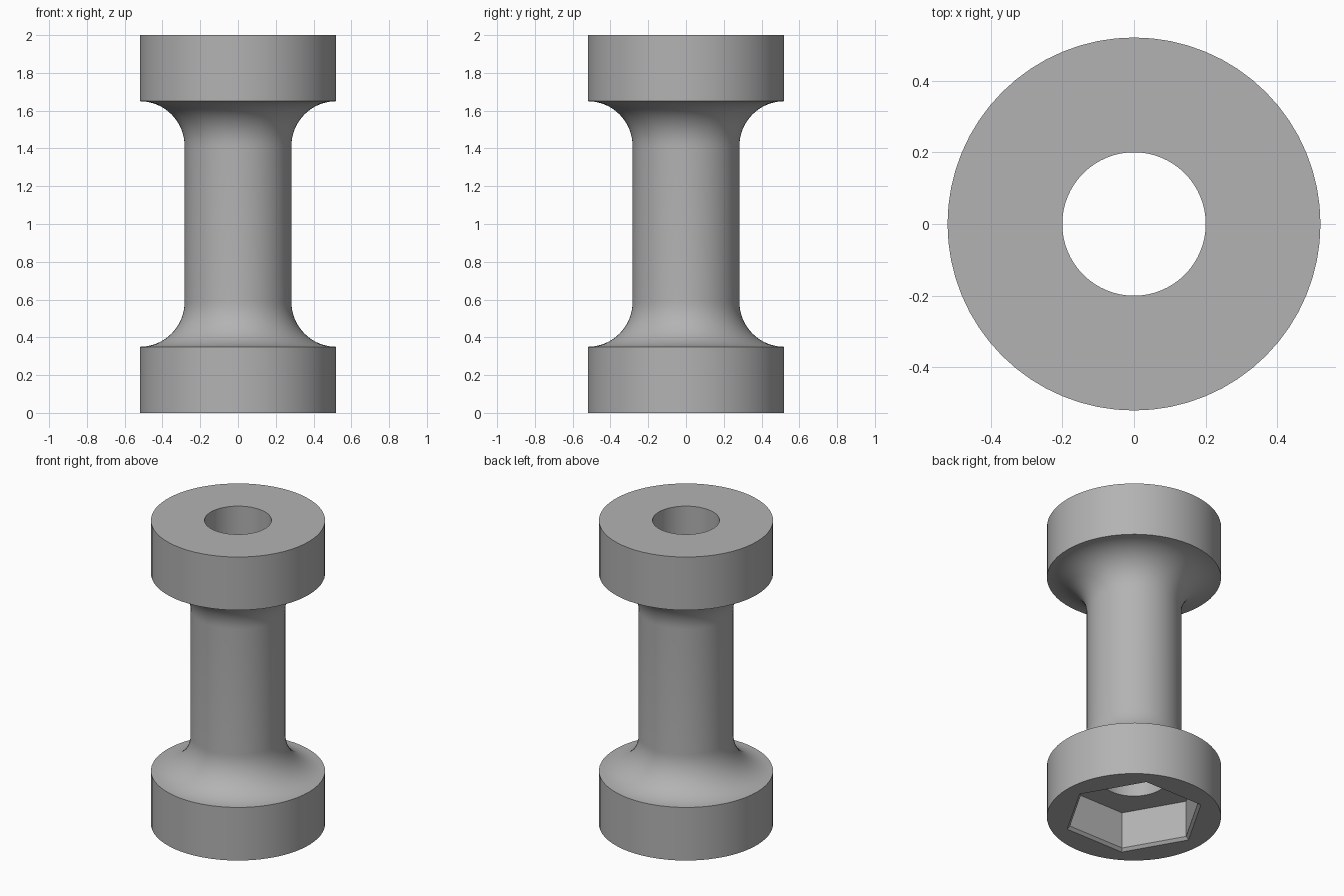
import bpy, bmesh, math

if "Cube" in bpy.data.objects:
    bpy.data.objects.remove(bpy.data.objects["Cube"], do_unlink=True)

FLANGE_R, NECK_R, BORE_R = 0.52, 0.283, 0.2
FLANGE_H, HEIGHT, SEGMENTS = 0.35, 2.0, 64
POCKET_R, POCKET_DEPTH, CHAMFER = 0.407, 0.26, 0.018

# Plain grey finish
grey = bpy.data.materials.new("plain_grey")
grey.use_nodes = True
colour = (0.45, 0.45, 0.45, 1)
grey.diffuse_color = colour
grey.node_tree.nodes["Principled BSDF"].inputs["Base Color"].default_value = colour


def stack(name, rings, sides):
    """Closed solid of stacked (radius, z) rings."""
    bm = bmesh.new()
    loops = []
    for r, z in rings:
        loops.append([bm.verts.new((r * math.cos(math.tau * i / sides),
                                    r * math.sin(math.tau * i / sides), z))
                      for i in range(sides)])
    for low, high in zip(loops, loops[1:]):
        for i in range(sides):
            j = (i + 1) % sides
            bm.faces.new((low[i], low[j], high[j], high[i]))
    bm.faces.new(loops[0][::-1])
    bm.faces.new(loops[-1])
    mesh = bpy.data.meshes.new(name)
    bm.to_mesh(mesh)
    bm.free()
    mesh.materials.append(grey)
    obj = bpy.data.objects.new(name, mesh)
    bpy.context.collection.objects.link(obj)
    return obj


# Spool body: lower flange and its fillet, mirrored for the upper half
fillet = FLANGE_R - NECK_R
lower = [(FLANGE_R, 0)]
for i in range(17):
    a = math.pi / 2 * i / 16
    lower.append((FLANGE_R - fillet * math.sin(a),
                  FLANGE_H + fillet * (1 - math.cos(a))))
upper = [(r, HEIGHT - z) for r, z in reversed(lower)]
body = stack("spool_body", lower + upper, SEGMENTS)

# Cutters: through bore, and chamfered hexagonal nut pocket underneath
bore = stack("bore_cutter", [(BORE_R, -0.1), (BORE_R, HEIGHT + 0.1)], SEGMENTS)
pocket = stack("nut_pocket_cutter",
               [(POCKET_R + 2 * CHAMFER, -CHAMFER), (POCKET_R, CHAMFER),
                (POCKET_R, POCKET_DEPTH)], 6)
for cutter in (bore, pocket):
    cutter.hide_render = True
    mod = body.modifiers.new(cutter.name, 'BOOLEAN')
    mod.operation = 'DIFFERENCE'
    mod.solver = 'EXACT'
    mod.object = cutter

# Bake the cuts and drop the cutters
graph = bpy.context.evaluated_depsgraph_get()
cut_mesh = bpy.data.meshes.new_from_object(body.evaluated_get(graph))
body.modifiers.clear()
body.data = cut_mesh
for cutter in (bore, pocket):
    bpy.data.objects.remove(cutter, do_unlink=True)

# Smooth round surfaces, crisp rims
bpy.ops.object.select_all(action='DESELECT')
body.select_set(True)
bpy.context.view_layer.objects.active = body
bpy.ops.object.shade_smooth_by_angle(angle=math.radians(30))
